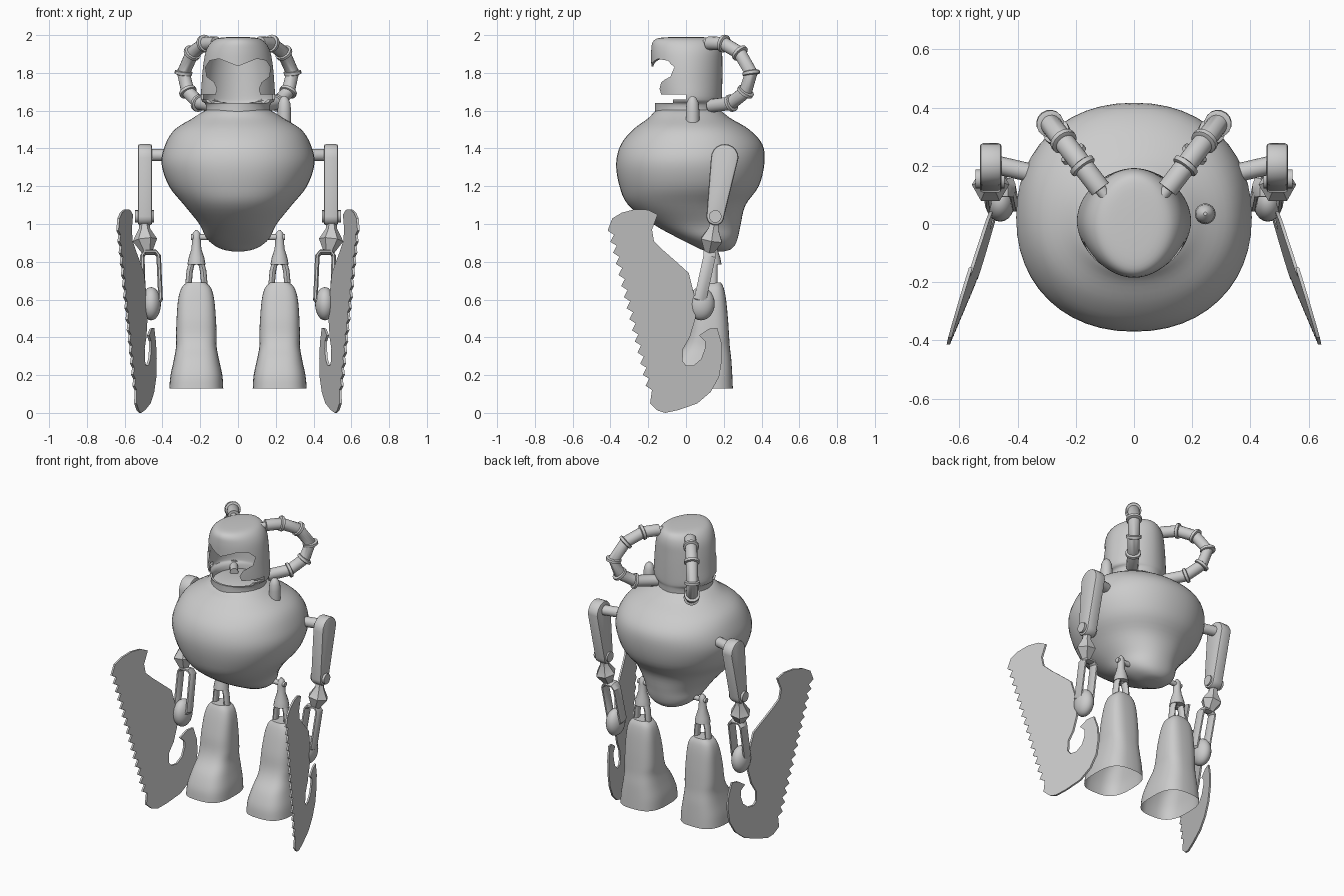
import bpy, bmesh, math
from mathutils import Vector

if "Cube" in bpy.data.objects:
    bpy.data.objects.remove(bpy.data.objects["Cube"])


def finish(name, bm, mirror=False):
    bmesh.ops.recalc_face_normals(bm, faces=bm.faces[:])
    me = bpy.data.meshes.new(name)
    bm.to_mesh(me)
    bm.free()
    ob = bpy.data.objects.new(name, me)
    bpy.context.collection.objects.link(ob)
    if mirror:
        ob.modifiers.new("mirror", 'MIRROR')
    return ob


def smooth_rows(rows, sub):
    """Catmull-Rom interpolation of a list of tuples."""
    out = []
    for i in range(len(rows) - 1):
        a, b, c, d = rows[max(i - 1, 0)], rows[i], rows[i + 1], rows[min(i + 2, len(rows) - 1)]
        for k in range(sub):
            t = k / sub
            out.append([q + .5 * t * (r - p + t * (2*p - 5*q + 4*r - s + t * (3*(q - r) + s - p)))
                        for p, q, r, s in zip(a, b, c, d)])
    return out + [list(rows[-1])]


def skin(bm, rings, closed=False, caps=(True, True)):
    n = len(rings[0])
    vs = [[bm.verts.new(p) for p in r] for r in rings]
    for i in range(len(vs) if closed else len(vs) - 1):
        a, b = vs[i], vs[(i + 1) % len(vs)]
        for j in range(n):
            bm.faces.new((a[j], a[(j + 1) % n], b[(j + 1) % n], b[j]))
    if not closed:
        for flag, ring in zip(caps, (vs[0], vs[-1])):
            if flag:
                bm.faces.new(ring)


def loft(name, rows, e=2.0, n=40, sub=4, caps=(True, True), mirror=False):
    """Rows are z, x min, x max, y front, y back; superellipse sections."""
    rings = []
    for z, x0, x1, y0, y1 in smooth_rows(rows, sub):
        ring = []
        for j in range(n):
            a = 2 * math.pi * j / n
            c, s = math.cos(a), math.sin(a)
            c = math.copysign(abs(c) ** (2 / e), c)
            s = math.copysign(abs(s) ** (2 / e), s)
            ring.append(((x0 + x1 + (x1 - x0) * c) / 2, (y0 + y1 + (y1 - y0) * s) / 2, z))
        rings.append(ring)
    bm = bmesh.new()
    skin(bm, rings, caps=caps)
    return finish(name, bm, mirror)


def sweep(name, pts, radii, ref, n=16, closed=False, flat=1.0, mirror=True, turn=0):
    """Round section along a path; flat scales it along the ref direction."""
    pts, ref, rings, m = [Vector(p) for p in pts], Vector(ref).normalized(), [], len(pts)
    for i, p in enumerate(pts):
        lo, hi = (i - 1, (i + 1) % m) if closed else (max(i - 1, 0), min(i + 1, m - 1))
        t = (pts[hi] - pts[lo]).normalized()
        side = t.cross(ref).normalized()
        up = side.cross(t)
        r = radii[i] if isinstance(radii, (list, tuple)) else radii
        angs = [2 * math.pi * j / n + turn for j in range(n)]
        rings.append([p + r * (side * math.cos(a) + up * flat * math.sin(a)) for a in angs])
    bm = bmesh.new()
    skin(bm, rings, closed)
    return finish(name, bm, mirror)


def prism(name, outline, place, t0, t1, mirror=False):
    bm = bmesh.new()
    skin(bm, [[place(u, v, t) for u, v in outline] for t in (t0, t1)])
    return finish(name, bm, mirror)


# pear shaped body
loft("body", [(z, -w, w, f, b) for z, w, f, b in [
    (.855, .03, .12, .20), (.865, .08, .08, .235), (.89, .13, .03, .26), (.93, .17, -.05, .275),
    (1.0, .205, -.175, .29), (1.1, .285, -.305, .315), (1.2, .365, -.352, .385),
    (1.32, .405, -.37, .415), (1.42, .385, -.345, .405), (1.5, .335, -.28, .335),
    (1.56, .24, -.20, .235), (1.595, .185, -.166, .19), (1.61, .15, -.14, .16)]], e=2.15, n=48)

# hollow helmet with visor opening and throat slot
helmet = loft("helmet", [(z, -w, w, f, b) for z, w, f, b in [
    (1.56, .17, -.165, .18), (1.63, .17, -.165, .185), (1.66, .195, -.168, .19),
    (1.75, .192, -.18, .192), (1.85, .183, -.184, .192), (1.92, .168, -.184, .19),
    (1.965, .14, -.175, .175), (1.985, .10, -.14, .14), (1.99, .03, -.05, .05)]],
    e=1.9, n=64, caps=(False, True))
shell = helmet.modifiers.new("shell", 'SOLIDIFY')
shell.thickness, shell.offset = .012, -1
half = [(.05, 1.855), (.10, 1.875), (.15, 1.865), (.172, 1.83), (.165, 1.78),
        (.125, 1.75), (.11, 1.715), (.125, 1.66)]
visor = prism("visor_cutter", [(0, 1.835)] + half + [(-x, z) for x, z in reversed(half)],
              lambda u, v, t: (u, t, v), -.4, 0)
slot = prism("slot_cutter", [(-.4, 1.64), (-.07, 1.64), (-.07, 1.66), (0, 1.66), (0, 1.685), (-.4, 1.685)],
             lambda u, v, t: (t, u, v), -.4, .4)
for cutter in (visor, slot):
    cutter.hide_render = True
    cut = helmet.modifiers.new("cut", 'BOOLEAN')
    cut.operation, cut.object, cut.solver = 'DIFFERENCE', cutter, 'EXACT'

# shoulder peg, on one side only
sweep("shoulder_peg", [(.245, .035, z) for z in (1.52, 1.60, 1.64, 1.665, 1.678)],
      [.036, .036, .032, .021, .006], (0, 1, 0), mirror=False)

# segmented hoses with raised rings
hose = [Vector((.10 + (y - .10) * .77, y, z)) for y, z in [
    (.12, 1.957), (.20, 1.955), (.285, 1.905), (.345, 1.80), (.315, 1.70), (.24, 1.64), (.13, 1.625)]]
normal = (1, -.77, 0)
sweep("hose", hose, .036, normal)
sweep("hose_stub", [(.07, .06, 1.955), hose[0]], .02, normal)
sweep("hose_lower_stub", [(.07, .06, 1.62), hose[-1]], .025, normal)
for i in range(1, len(hose) - 1):
    d = (hose[i + 1] - hose[i - 1]).normalized() * .008
    sweep("hose_ring", [hose[i] - d * 1.5, hose[i] - d, hose[i] + d, hose[i] + d * 1.5],
          [.036, .047, .047, .036], normal)

# arms: shoulder pin, upper arm plate, elbow, open forearm and fist
sweep("shoulder_pin", [(.33, .17, 1.365), (.48, .205, 1.365)], .032, (0, 0, 1))
arc = [math.pi * k / 10 for k in range(11)]
outline = [(.205 + .073 * math.cos(a), 1.35 + .073 * math.sin(a)) for a in arc]
outline += [(.155 - .047 * math.cos(a), 1.04 - .047 * math.sin(a)) for a in arc]
arm = prism("upper_arm", outline, lambda u, v, t: (t, u, v), .455, .53, True)
bev = arm.modifiers.new("bevel", 'BEVEL')
bev.width, bev.segments = .012, 2
sweep("elbow_pin", [(.445, .155, 1.04), (.545, .155, 1.04)], .033, (0, 0, 1))
sweep("elbow_diamond", [(.495, .15, 1.0), (.495, .145, .975), (.493, .135, .915), (.48, .122, .845)],
      [.028, .03, .065, .025], (0, 1, 0), n=6)
top, low = Vector((.462, .125, .835)), Vector((.455, .075, .59))
loop = [p + Vector((dx, 0, dz)) for p, dx, dz in [
    (top, -.025, .015), (top, .03, .015), (top, .045, -.005), (low, .045, .01), (low, .03, -.01),
    (low, -.03, -.01), (low, -.045, .01), (top, -.042, -.005)]]
sweep("forearm_frame", loop, .013, (0, 1, -.2), n=8, closed=True, flat=2.7, turn=math.pi / 8)
bm = bmesh.new()
bmesh.ops.create_uvsphere(bm, u_segments=24, v_segments=14, radius=1)
for v in bm.verts:
    v.co = Vector((.46 + v.co.x * .052, .08 + v.co.y * .072, .578 + v.co.z * .088))
finish("fist", bm, True)

# serrated hooked blades, outline in y and z
teeth = []
for k in range(15):
    y, z = -.415 + .215 * k / 15, .965 - .88 * k / 15
    teeth += [(y, z), (y + .034, z - .022)]
blade = teeth + [(-.19, .05), (-.15, .012), (-.11, 0), (-.04, .015), (.06, .05), (.13, .11), (.175, .19),
                 (.192, .29), (.188, .37), (.165, .45), (.12, .445), (.07, .41), (.10, .38),
                 (.10, .34), (.08, .285), (.04, .25), (0, .25), (-.018, .275), (-.015, .34), (.02, .40),
                 (.05, .5), (.045, .62), (.015, .74), (-.04, .79), (-.12, .86), (-.17, .91),
                 (-.18, .97), (-.15, 1.05), (-.20, 1.075), (-.27, 1.078), (-.34, 1.06), (-.39, 1.03)]
prism("saw_blade", blade, lambda u, v, t: (.485 - .3 * u + .03 * v + t, u, v), -.006, .006, True)

# boots, open underneath
loft("boot", [(.13, .078, .364, -.105, .248), (.2, .083, .357, -.095, .245), (.28, .10, .34, -.06, .24),
              (.35, .113, .328, -.01, .232), (.41, .113, .328, .015, .228), (.5, .117, .325, .03, .222),
              (.6, .126, .317, .055, .212), (.66, .142, .30, .075, .20), (.69, .17, .272, .09, .185)],
     e=2.9, caps=(False, True), mirror=True)

# leg hangers: open loop, tapered neck and hip pin
sweep("leg_loop", [(.22 + x, .14, z) for x, z in [
    (-.042, .68), (-.036, .75), (-.026, .79), (0, .805), (.026, .79), (.036, .75), (.042, .68)]],
    .017, (0, 1, 0), n=12, flat=1.5)
sweep("leg_neck", [(.22, .14, z) for z in (.785, .82, .87, .92, .95, .968)],
      [.048, .042, .026, .023, .02, .006], (0, 1, 0))
sweep("hip_pin", [(.10, .14, .93), (.25, .14, .93)], .016, (0, 0, 1))

# apply modifiers, drop cutters, smooth with sharp edges kept
bpy.ops.object.select_all(action='SELECT')
bpy.context.view_layer.objects.active = helmet
bpy.ops.object.convert(target='MESH')
for cutter in (visor, slot):
    bpy.data.objects.remove(cutter, do_unlink=True)
bpy.ops.object.shade_smooth_by_angle(angle=math.radians(35))
